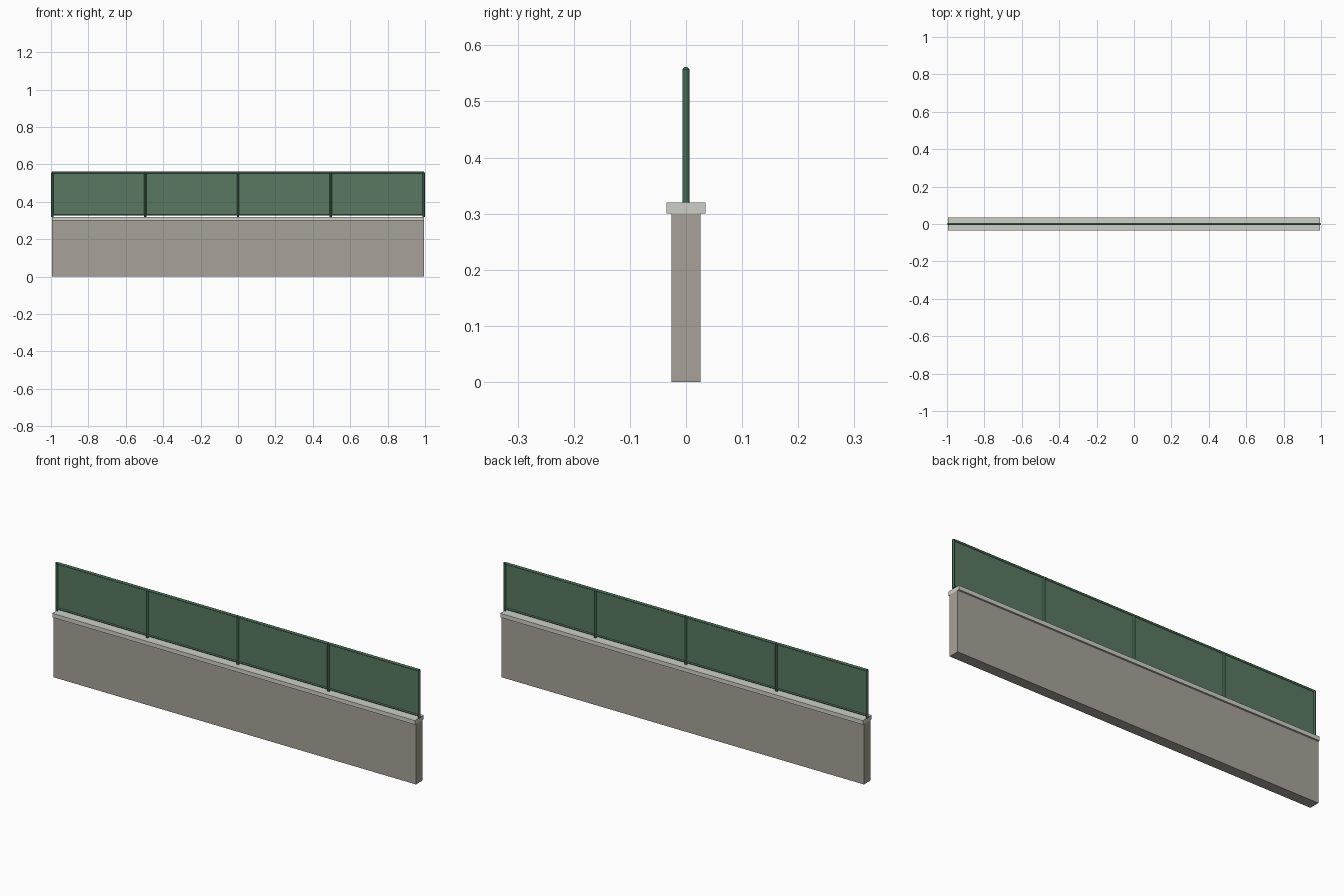
import bpy
from math import pi

if "Cube" in bpy.data.objects:
    bpy.data.objects.remove(bpy.data.objects["Cube"])

def material(name, color):
    m = bpy.data.materials.new(name)
    m.diffuse_color = (*color, 1)
    m.use_nodes = True
    m.node_tree.nodes["Principled BSDF"].inputs["Base Color"].default_value = m.diffuse_color
    return m

stone = material("stone", (0.39, 0.36, 0.32))
cap = material("cap_stone", (0.62, 0.62, 0.58))
paint = material("green_paint", (0.06, 0.15, 0.085))
mesh_green = material("green_mesh", (0.10, 0.19, 0.12))

HALF = 0.9935   # centre of the end posts
R = 0.0065      # post radius

def box(name, size, z0, mat, x=0):
    bpy.ops.mesh.primitive_cube_add(size=1, location=(x, 0, z0 + size[2] / 2))
    o = bpy.context.object
    o.name = name
    o.scale = size
    bpy.ops.object.transform_apply(location=False, rotation=False, scale=True)
    o.data.materials.append(mat)

def tube(name, radius, length, loc, mat, rot=(0, 0, 0)):
    bpy.ops.mesh.primitive_cylinder_add(vertices=12, radius=radius, depth=length,
                                        location=loc, rotation=rot)
    o = bpy.context.object
    o.name = name
    o.data.materials.append(mat)
    bpy.ops.object.shade_smooth_by_angle()

# Wall and its coping
box("wall", (2 * HALF, 0.052, 0.30), 0, stone)
box("coping", (2 * HALF, 0.07, 0.02), 0.30, cap)

# Posts
for i in range(5):
    tube(f"post_{i + 1}", R, 0.238, (HALF * (i - 2) / 2, 0, 0.439), paint)

# Rails
for name, z, r in (("top_rail", 0.556, 0.0055), ("bottom_rail", 0.332, 0.0045)):
    tube(name, r, 2 * HALF, (0, 0, z), paint, (0, pi / 2, 0))

# Infill panels between posts
for i in range(4):
    box(f"panel_{i + 1}", (HALF / 2, 0.002, 0.224), 0.332, mesh_green,
        HALF * (i - 1.5) / 2)
